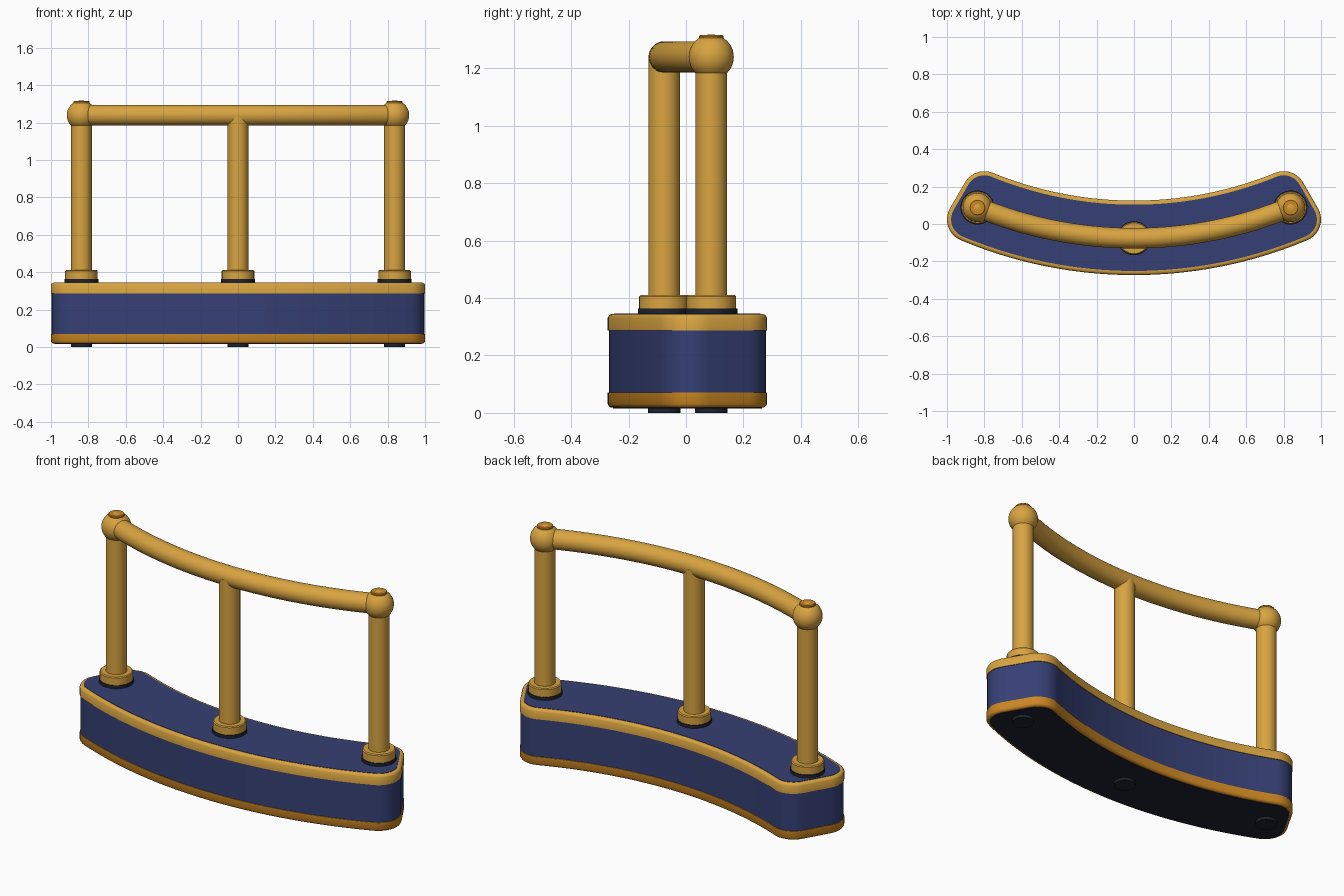
import bpy, bmesh, math
from mathutils import Vector

if "Cube" in bpy.data.objects:
    bpy.data.objects.remove(bpy.data.objects["Cube"])


def material(name, rgb):
    m = bpy.data.materials.new(name)
    m.diffuse_color = (*rgb, 1)
    m.use_nodes = True
    m.node_tree.nodes["Principled BSDF"].inputs["Base Color"].default_value = m.diffuse_color
    return m


GOLD = material("gold", (0.69, 0.37, 0.052))
AMBER = material("amber", (0.60, 0.24, 0.016))
NAVY = material("navy", (0.036, 0.051, 0.175))
BLACK = material("rubber_black", (0.012, 0.017, 0.028))

C = Vector((0, 2.12))        # centre of the plan curve
R_MID = 2.196                # radius of the rail line
R_OUT, R_IN = 2.393, 1.995   # front and back edges of the base
POST_X, POST_Y, MID_Y = 0.837, 0.088, -0.076


def loft(name, rings, mat):
    """Skin a list of equal-length rings and cap both ends."""
    bm = bmesh.new()
    vr = [[bm.verts.new(p) for p in ring] for ring in rings]
    n = len(vr[0])
    for a, b in zip(vr, vr[1:]):
        for i in range(n):
            j = (i + 1) % n
            bm.faces.new((a[i], a[j], b[j], b[i]))
    bm.faces.new(vr[0][::-1])
    bm.faces.new(vr[-1])
    bmesh.ops.recalc_face_normals(bm, faces=bm.faces)
    me = bpy.data.meshes.new(name)
    bm.to_mesh(me)
    bm.free()
    me.shade_smooth()
    me.set_sharp_from_angle(angle=math.radians(35))
    me.materials.append(mat)
    ob = bpy.data.objects.new(name, me)
    bpy.context.collection.objects.link(ob)
    return ob


def arc(c, r, a0, a1, n):
    return [(c[0] + r * math.cos(a0 + (a1 - a0) * i / n),
             c[1] + r * math.sin(a0 + (a1 - a0) * i / n)) for i in range(n + 1)]


def outline(d):
    """Curved base outline, inset by d: two big arcs with rounded ends."""
    ro, ri = R_OUT - d, R_IN + d
    rf = 0.12
    A = Vector((0.88, 0))                       # front corner centre
    A.y = C.y - math.sqrt((R_OUT - rf) ** 2 - A.x ** 2)
    B = Vector((0.80, 0))                       # back corner centre
    B.y = C.y - math.sqrt((R_IN + rf) ** 2 - B.x ** 2)
    ta = math.atan2(A.y - C.y, A.x)             # angles seen from curve centre
    tb = math.atan2(B.y - C.y, B.x)
    end = math.atan2(A.x - B.x, B.y - A.y)      # outward angle of the end face
    half = arc(C, ro, -math.pi / 2, ta, 24)
    half += arc(A, rf - d, ta, end, 10)[1:]
    half += arc(B, rf - d, end, tb + math.pi, 10)
    half += arc(C, ri, tb, -math.pi / 2, 24)[1:]
    return half + [(-x, y) for x, y in half[-2:0:-1]]


def slab(name, profile, mat):
    return loft(name, [[(x, y, z) for x, y in outline(d)] for d, z in profile], mat)


def lathe(name, x, y, profile, mat, n=40):
    return loft(name, [[(x + r * math.cos(2 * math.pi * i / n),
                         y + r * math.sin(2 * math.pi * i / n), z) for i in range(n)]
                       for r, z in profile], mat)


# Base: trims, wall and inset plates
slab("base_lower_trim", [(0.02, 0.018), (0.013, 0.018), (0.005, 0.022), (0, 0.031),
                         (0, 0.071), (0.01, 0.071)], AMBER)
slab("base_wall", [(0.004, 0.06), (0.004, 0.30)], NAVY)
slab("base_upper_trim", [(0.01, 0.287), (0, 0.287), (0, 0.331), (0.005, 0.340),
                         (0.013, 0.344), (0.024, 0.344)], GOLD)
slab("base_top_panel", [(0.022, 0.335), (0.022, 0.346)], NAVY)
slab("base_bottom_plate", [(0.018, 0.016), (0.018, 0.03)], BLACK)

# Posts with foot, gasket and collar
for side, x, y in (("left", -POST_X, POST_Y), ("middle", 0, MID_Y), ("right", POST_X, POST_Y)):
    lathe(side + "_foot", x, y, [(0.057, 0), (0.057, 0.02)], BLACK)
    lathe(side + "_gasket", x, y, [(0.091, 0.34), (0.091, 0.364)], BLACK)
    lathe(side + "_collar", x, y, [(0.087, 0.363), (0.087, 0.406), (0.082, 0.411)], GOLD)
    lathe(side + "_post", x, y, [(0.0555, 0.40), (0.0555, 1.24)], GOLD)
    if x:
        # Ball joint and cap on the end posts
        ball = [(0.0785 * math.sin(math.pi * (i + 0.1) / 20.2),
                 1.24 - 0.0785 * math.cos(math.pi * (i + 0.1) / 20.2)) for i in range(21)]
        lathe(side + "_ball_joint", x, y, ball, GOLD)
        lathe(side + "_cap", x, y, [(0.043, 1.295), (0.043, 1.312), (0.039, 1.316)], AMBER, 24)

# Curved hand rail
rings = []
span = math.asin(POST_X / R_MID)
for i in range(41):
    t = -span + 2 * span * i / 40
    ring = []
    for k in range(32):
        a = 2 * math.pi * k / 32
        r = R_MID + 0.0545 * math.cos(a)
        ring.append((r * math.sin(t), C.y - r * math.cos(t), 1.24 + 0.0545 * math.sin(a)))
    rings.append(ring)
loft("hand_rail", rings, GOLD)
